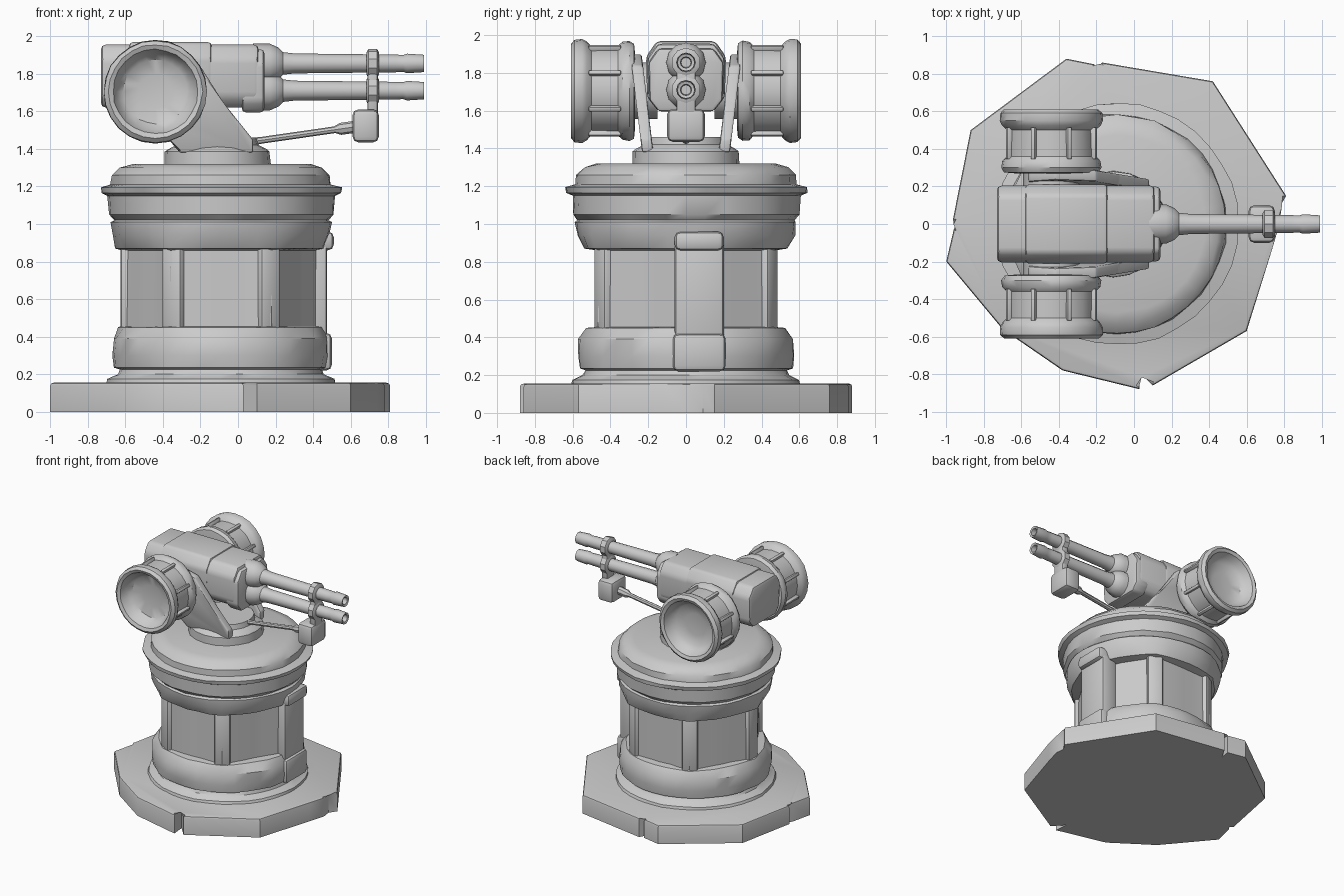
import bpy, bmesh, math, random
from mathutils import Matrix, Vector

if "Cube" in bpy.data.objects:
    bpy.data.objects.remove(bpy.data.objects["Cube"])

random.seed(4)
CX = -0.09                      # column axis
AX, AZ = -0.44, 1.705           # drum axle


def finish(name, bm, angle=35):
    bmesh.ops.recalc_face_normals(bm, faces=bm.faces)
    me = bpy.data.meshes.new(name)
    bm.to_mesh(me)
    bm.free()
    ob = bpy.data.objects.new(name, me)
    bpy.context.collection.objects.link(ob)
    bpy.ops.object.select_all(action='DESELECT')
    ob.select_set(True)
    bpy.context.view_layer.objects.active = ob
    bpy.ops.object.shade_smooth_by_angle(angle=math.radians(angle))
    return ob


def lathe(name, profile, origin, axis='Z', segs=24, jitter=0.0, angle=35):
    """Profile rows: (radius, height[, hexagon blend])."""
    rot = {'Z': Matrix(), 'Y': Matrix.Rotation(-math.pi / 2, 4, 'X'),
           'X': Matrix.Rotation(math.pi / 2, 4, 'Y')}[axis]
    bm = bmesh.new()
    rings = []
    for row in profile:
        r, h = row[:2]
        blend = row[2] if len(row) > 2 else 0
        ring = []
        for i in range(segs):
            a = 2 * math.pi * i / segs
            hexr = r * math.cos(math.pi / 6) / math.cos(a % (math.pi / 3) - math.pi / 6)
            rr = r + (hexr - r) * blend + random.uniform(-jitter, jitter)
            p = rot @ Vector((rr * math.cos(a), rr * math.sin(a), h))
            ring.append(bm.verts.new(p + Vector(origin)))
        rings.append(ring)
    for lo, hi in zip(rings, rings[1:]):
        for i in range(segs):
            j = (i + 1) % segs
            bm.faces.new((lo[i], lo[j], hi[j], hi[i]))
    bm.faces.new(rings[0])
    bm.faces.new(rings[-1])
    return finish(name, bm, angle)


def prism(name, pts, to3d, lo, hi, bevel=0.0, top_only=False, segs=2):
    """Extrude a 2D outline between lo and hi; to3d maps (u, v, depth) to a point."""
    bm = bmesh.new()
    a = [bm.verts.new(to3d(u, v, lo)) for u, v in pts]
    b = [bm.verts.new(to3d(u, v, hi)) for u, v in pts]
    n = len(pts)
    bm.faces.new(a)
    top = bm.faces.new(b)
    for i in range(n):
        bm.faces.new((a[i], a[(i + 1) % n], b[(i + 1) % n], b[i]))
    if bevel:
        edges = list(top.edges) if top_only else list(bm.edges)
        bmesh.ops.bevel(bm, geom=edges, offset=bevel, segments=segs,
                        affect='EDGES', profile=0.5)
    return finish(name, bm)


def box(name, x, y, z, bevel=0.02, spin=0.0):
    """Bevelled box from ranges; spin turns it about the column axis."""
    m = Matrix.Translation((CX, 0, 0)) @ Matrix.Rotation(spin, 4, 'Z') if spin is not None else Matrix()
    if spin == 0.0:
        m = Matrix()
    pts = [(x[0], y[0]), (x[1], y[0]), (x[1], y[1]), (x[0], y[1])]
    return prism(name, pts, lambda u, v, d: m @ Vector((u, v, d)), z[0], z[1], bevel)


# Cracked polygonal foundation slab
slab = [(-1, -.2), (-.96, -.03), (-.94, 0), (-.965, .02), (-.87, .5), (-.36, .88),
        (-.21, .85), (-.22, .77), (-.17, .86), (.42, .76), (.81, .15), (.77, .09),
        (.78, .02), (.74, -.12), (.6, -.57), (.1, -.86), (.02, -.77), (.03, -.88),
        (-.38, -.78), (-.7, -.56)]
prism("foundation_slab", slab, lambda u, v, d: Vector((u, v, d)), 0, .155, .016, True)

# Column: round foot, hexagonal shaft, round capital with flange
lathe("column", [
    (.61, .14), (.60, .175), (.55, .20), (.535, .225), (.565, .235), (.575, .30),
    (.57, .39), (.545, .45, .3), (.535, .455, 1), (.535, .86, 1), (.56, .87, .35),
    (.575, .94), (.585, 1.01), (.57, 1.02), (.60, 1.05), (.605, 1.15), (.64, 1.165),
    (.645, 1.195), (.585, 1.21), (.58, 1.26), (.54, 1.30), (.47, 1.32)],
    (CX, 0, 0), segs=36, jitter=.006)

# Ribs on the shaft corners and the wide pilaster on the right side
for k in range(1, 6):
    box(f"shaft_rib_{k}", (.42, .535), (-.06, .06), (.40, .90), .02, k * math.pi / 3)
box("pilaster", (.34, .475), (-.06, .20), (.3, .94), .02)
box("pilaster_head", (.36, .51), (-.06, .20), (.86, .96), .03)
box("pilaster_foot", (.36, .50), (-.07, .21), (.22, .42), .03)

# Turntable
lathe("turntable", [(.285, 1.30), (.28, 1.385), (.26, 1.40), (.22, 1.42), (.21, 1.46)],
      (CX - .02, 0, 0), segs=20, jitter=.003)

# Yoke arms, axle stubs and drums, one set on each side
arm = [(-.31, 1.38), (.08, 1.38), (.08, 1.45), (-.08, 1.65), (-.2, 1.84),
       (-.42, 1.9), (-.56, 1.82), (-.58, 1.66), (-.45, 1.55)]
for s, side in ((-1, "front"), (1, "back")):
    prism(f"yoke_arm_{side}", arm,
          lambda u, v, d: Vector((u, s * (d + .12 * (v - 1.65)), v)), .205, .265, .012)
    lathe(f"axle_{side}", [(.15, .15 * s), (.15, .30 * s)], (AX, 0, AZ), 'Y', 16)
    lathe(f"drum_{side}", [
        (.20, .27 * s), (.25, .275 * s), (.265, .30 * s), (.26, .335 * s), (.238, .36 * s),
        (.235, .50 * s), (.262, .525 * s), (.275, .55 * s), (.272, .59 * s), (.25, .61 * s),
        (.225, .60 * s), (.205, .55 * s), (.17, .515 * s), (.09, .50 * s)],
        (AX, 0, AZ), 'Y', 24, .003)
    for k in range(8):
        a = (k + .5) * math.pi / 4
        c = Vector((AX + .24 * math.cos(a), s * .43, AZ + .24 * math.sin(a)))
        rib = box(f"drum_rib_{side}_{k}", (-.012, .012), (-.085, .085), (-.02, .02), .006)
        rib.matrix_world = Matrix.Translation(c) @ Matrix.Rotation(math.pi / 2 - a, 4, 'Y')

# Gun housing with chamfered cross-section, plus raised collar and chin
section = [(-.15, 1.62), (.15, 1.62), (.20, 1.68), (.205, 1.88), (.15, 1.955),
           (-.15, 1.955), (-.205, 1.88), (-.20, 1.68)]
prism("gun_housing", section, lambda u, v, d: Vector((d, u, v)), -.73, .11, .025)
collar = [(u * 1.03, 1.79 + (v - 1.79) * 1.08) for u, v in section]
prism("housing_top_plate", collar, lambda u, v, d: Vector((d, u, v)), -.58, -.14, .02)
prism("housing_collar", [(u * .97, v - .025) for u, v in section],
      lambda u, v, d: Vector((d, u, v)), .02, .14, .02)

# Twin barrels with flared root and hollow muzzle
for z, tag, droop in ((1.855, "upper", 0), (1.71, "lower", 0)):
    lathe(f"barrel_{tag}", [
        (.105, .08), (.105, .17), (.085, .215), (.06, .24), (.053, .30), (.047, .84),
        (.045, .88), (.052, .90), (.046, .99), (.03, .985), (.026, .92)],
        (0, 0, z), 'X', 12)

# Barrel clamp, hanging weight and its control rod
for z, tag in ((1.855, "upper"), (1.71, "lower")):
    lathe(f"clamp_ring_{tag}", [(.06, .685), (.078, .695), (.078, .74), (.06, .75)],
          (0, 0, z), 'X', 10)
box("clamp_link", (.69, .745), (-.05, .05), (1.58, 1.88), .012)
box("hanging_weight", (.61, .75), (-.10, .10), (1.435, 1.61), .03)
rod = lathe("control_rod", [(.022, 0), (.018, .08), (.018, .47), (.032, .50), (.032, .60)],
            (0, 0, 0), 'Z', 8)
start, end = Vector((.05, 0, 1.435)), Vector((.64, 0, 1.52))
rod.matrix_world = Matrix.Translation(start) @ (end - start).to_track_quat('Z', 'Y').to_matrix().to_4x4()
